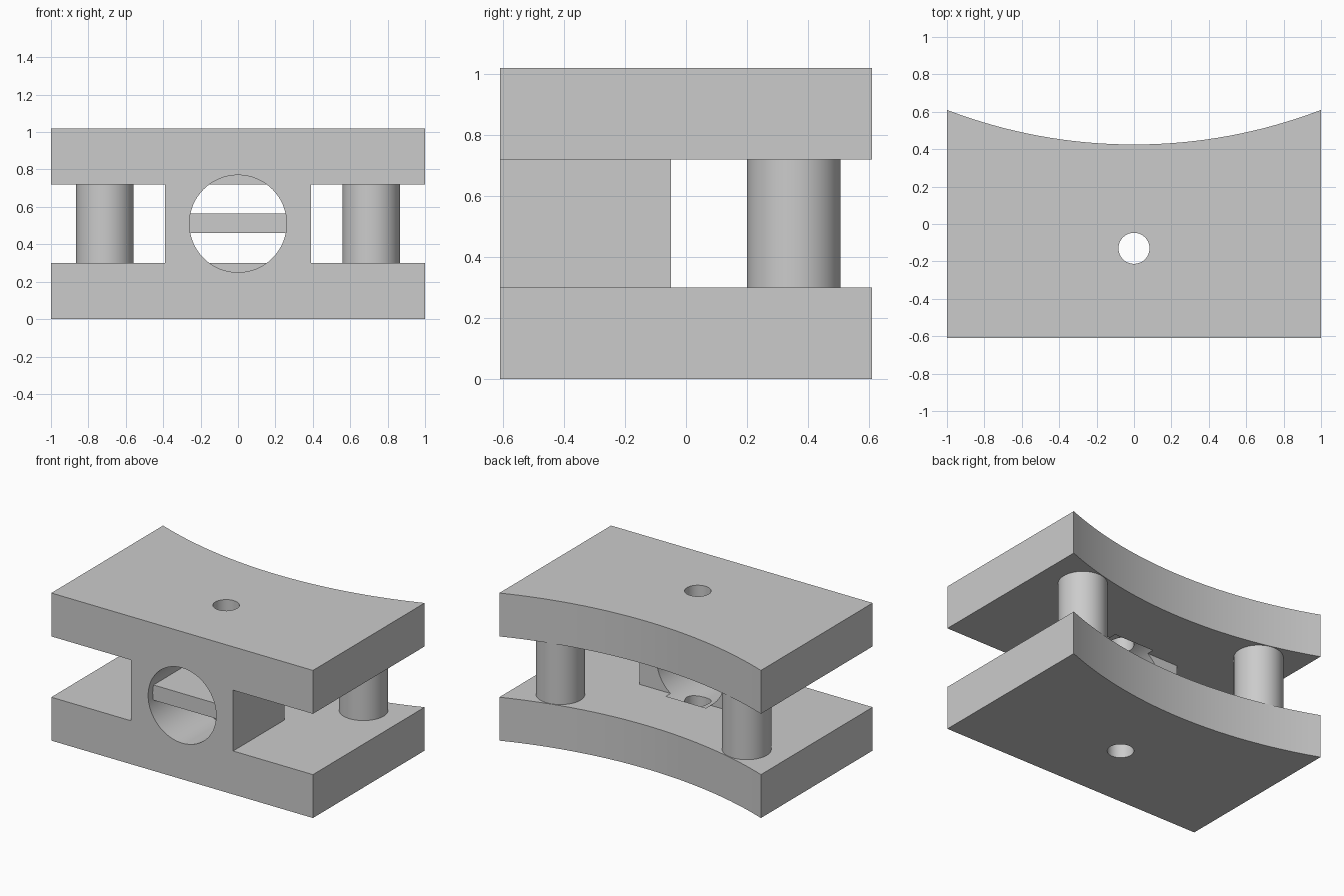
import bpy, bmesh, math
from mathutils import Matrix, Vector

if "Cube" in bpy.data.objects:
    bpy.data.objects.remove(bpy.data.objects["Cube"], do_unlink=True)

grey = bpy.data.materials.new("plain_grey")
grey.use_nodes = True
COLOUR = (0.6, 0.6, 0.6, 1)
grey.diffuse_color = COLOUR
grey.node_tree.nodes["Principled BSDF"].inputs["Base Color"].default_value = COLOUR

WIDTH, DEPTH, HEIGHT = 1.0, 0.61, 1.02      # half width, half depth, full height
LOW, HIGH = 0.30, 0.72                      # gap between the plates
MID = (LOW + HIGH) / 2


def finish(name, bm):
    bmesh.ops.recalc_face_normals(bm, faces=bm.faces)
    mesh = bpy.data.meshes.new(name)
    bm.to_mesh(mesh)
    bm.free()
    mesh.materials.append(grey)
    obj = bpy.data.objects.new(name, mesh)
    bpy.context.collection.objects.link(obj)
    return obj


def prism(name, outline, z0, z1):
    """Extrude a plan outline from z0 to z1."""
    bm = bmesh.new()
    face = bm.faces.new([bm.verts.new((x, y, z0)) for x, y in outline])
    top = bmesh.ops.extrude_face_region(bm, geom=[face])["geom"]
    verts = [v for v in top if isinstance(v, bmesh.types.BMVert)]
    bmesh.ops.translate(bm, verts=verts, vec=(0, 0, z1 - z0))
    return finish(name, bm)


def cylinder(name, start, end, radius, sides=64):
    """Cylinder between two points."""
    start, end = Vector(start), Vector(end)
    axis = end - start
    turn = Vector((0, 0, 1)).rotation_difference(axis).to_matrix().to_4x4()
    bm = bmesh.new()
    bmesh.ops.create_cone(bm, cap_ends=True, segments=sides, radius1=radius,
                          radius2=radius, depth=axis.length,
                          matrix=Matrix.Translation((start + end) / 2) @ turn)
    return finish(name, bm)


def boolean(obj, tool, operation="DIFFERENCE"):
    """Apply a boolean and discard the tool."""
    mod = obj.modifiers.new("cut", "BOOLEAN")
    mod.object, mod.operation, mod.solver = tool, operation, "EXACT"
    select(obj)
    bpy.ops.object.modifier_apply(modifier=mod.name)
    bpy.data.objects.remove(tool, do_unlink=True)


def select(obj):
    bpy.ops.object.select_all(action="DESELECT")
    obj.select_set(True)
    bpy.context.view_layer.objects.active = obj


# Solid body with the concave back
SAG = 0.185
radius = (WIDTH ** 2 + SAG ** 2) / (2 * SAG)
half_angle = math.asin(WIDTH / radius)
STEPS = 32
arc = []
for i in range(STEPS + 1):
    a = half_angle * (1 - 2 * i / STEPS)
    arc.append((radius * math.sin(a), DEPTH - SAG + radius * (1 - math.cos(a))))
body = prism("clamp_body", [(-WIDTH, -DEPTH), (WIDTH, -DEPTH)] + arc, 0, HEIGHT)

# Gap around the front block that separates the two plates
BLOCK, BACK = 0.39, -0.05
gap = [(-2, -2), (-BLOCK, -2), (-BLOCK, BACK), (BLOCK, BACK),
       (BLOCK, -2), (2, -2), (2, 2), (-2, 2)]
boolean(body, prism("gap_cutter", gap, LOW, HIGH))

# Round tunnel through the block, grooving both plates
TUNNEL = 0.26
boolean(body, cylinder("tunnel_cutter", (0, -1, MID), (0, 0, MID), TUNNEL))

# Vertical bolt hole
boolean(body, cylinder("hole_cutter", (0, -0.13, -1), (0, -0.13, 2), 0.083, 48))

# Flat bar across the tunnel
r = TUNNEL
bar = prism("cross_bar", [(-r, -0.56), (r, -0.56), (r, -0.215), (-r, -0.215)],
            MID - 0.05, MID + 0.055)

# Pillars between the plates
pillars = [cylinder(side + "_pillar", (x, 0.354, LOW), (x, 0.354, HIGH), 0.154)
           for side, x in (("left", 0.712), ("right", -0.712))]

for obj in [body] + pillars:
    select(obj)
    bpy.ops.object.shade_smooth_by_angle(angle=math.radians(30))
